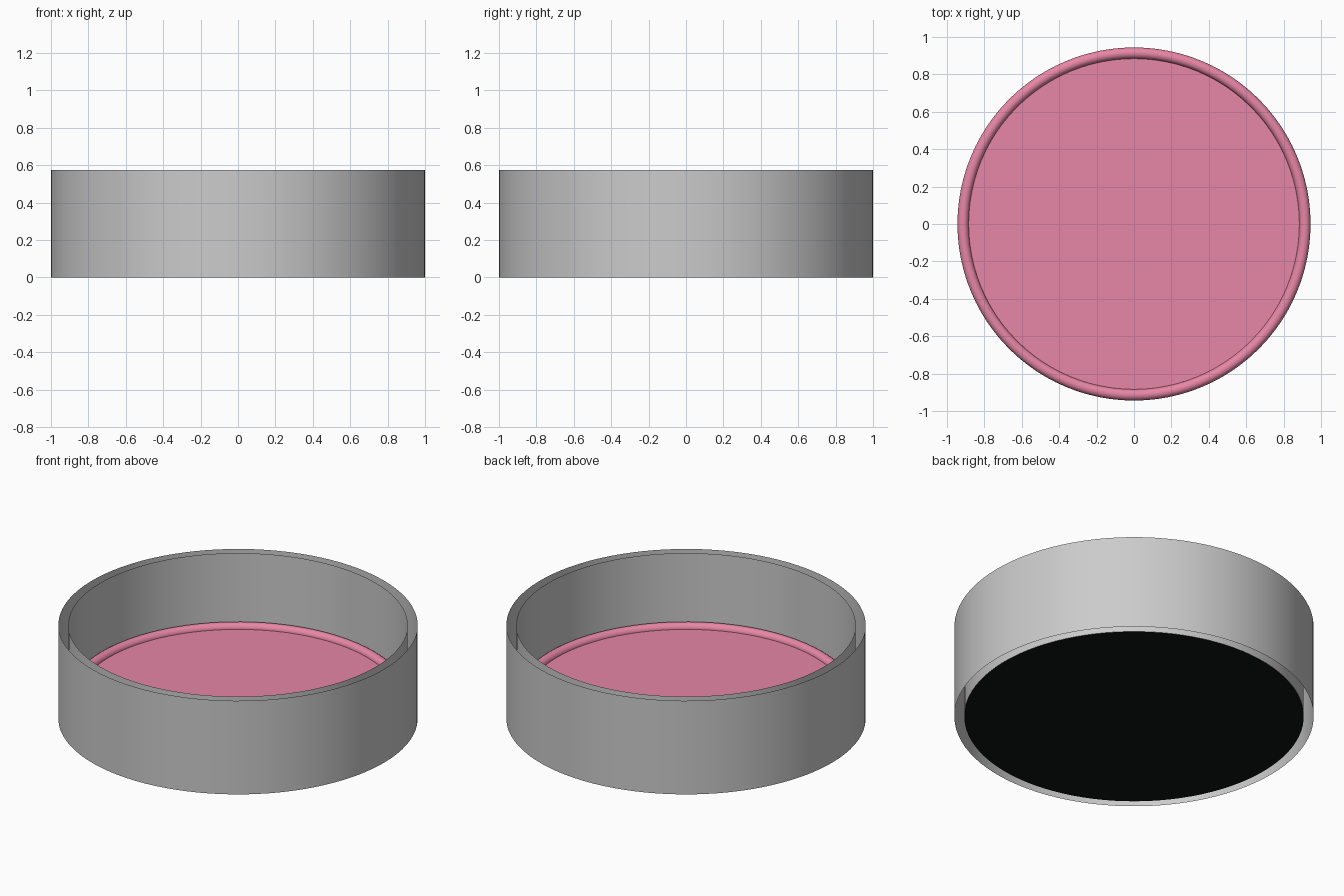
import bpy, math

if "Cube" in bpy.data.objects:
    bpy.data.objects.remove(bpy.data.objects["Cube"])

SIDES = 96


def material(name, rgb):
    m = bpy.data.materials.new(name)
    m.diffuse_color = (*rgb, 1)
    m.use_nodes = True
    m.node_tree.nodes["Principled BSDF"].inputs["Base Color"].default_value = m.diffuse_color
    return m


def finish(name, mat=None):
    ob = bpy.context.object
    ob.name = name
    if mat:
        ob.data.materials.append(mat)
    bpy.ops.object.shade_smooth_by_angle(angle=math.radians(30))
    return ob


def wall(name, radius, height):
    # Open tube standing on the ground, without end caps
    bpy.ops.mesh.primitive_cylinder_add(vertices=SIDES, radius=radius, depth=height,
                                        end_fill_type='NOTHING',
                                        location=(0, 0, height / 2))
    return finish(name)


def disc(name, radius, z, mat):
    bpy.ops.mesh.primitive_circle_add(vertices=SIDES, radius=radius,
                                      fill_type='NGON', location=(0, 0, z))
    return finish(name, mat)


pink = material("pink", (0.80, 0.24, 0.38))
black = material("black", (0.005, 0.007, 0.008))

# Double dish wall: two open shells with a gap between them
wall("outer_wall", 1.0, 0.575)
inner = wall("inner_wall", 0.945, 0.575)
inner.data.flip_normals()

# Dark underside
base = disc("dark_base", 0.944, 0.0, black)
base.data.flip_normals()

# Pink filling with a rounded raised edge
disc("filling_surface", 0.89, 0.135, pink)
bpy.ops.mesh.primitive_torus_add(major_segments=SIDES, minor_segments=16,
                                 major_radius=0.914, minor_radius=0.03,
                                 location=(0, 0, 0.135))
finish("filling_edge", pink)
